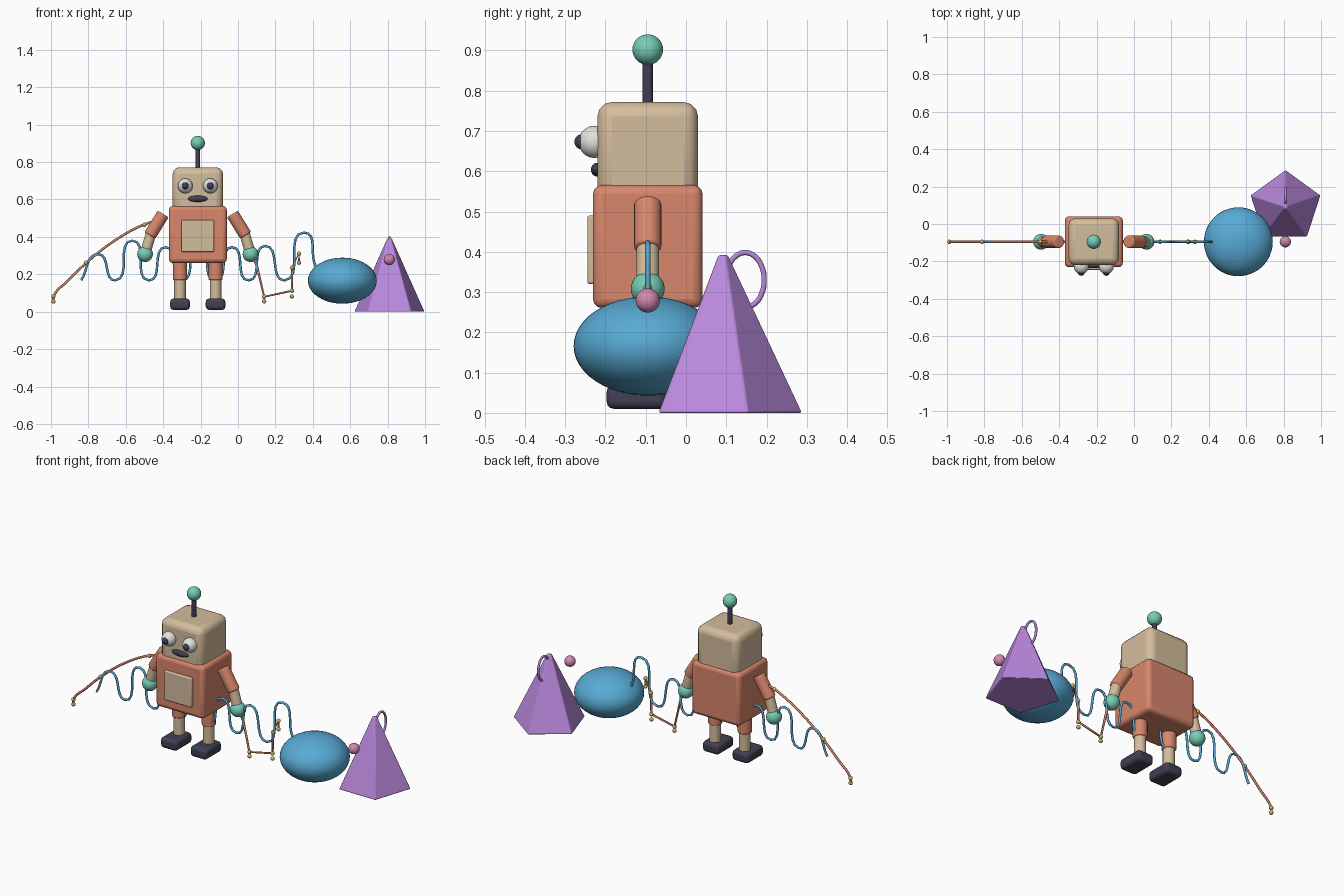
import bpy
import math
from mathutils import Vector

cube = bpy.data.objects.get("Cube")
if cube:
    bpy.data.objects.remove(cube, do_unlink=True)


def material(name, rgb):
    """Flat material from display values, stored as linear."""
    lin = [((c / 255 + 0.055) / 1.055) ** 2.4 for c in rgb] + [1]
    m = bpy.data.materials.new(name)
    m.use_nodes = True
    m.diffuse_color = lin
    m.node_tree.nodes["Principled BSDF"].inputs["Base Color"].default_value = lin
    return m


TAN = material("tan", (212, 189, 157))
ORANGE = material("orange", (216, 134, 108))
DARK = material("dark slate", (64, 64, 84))
TEAL = material("teal", (118, 205, 182))
WHITE = material("eye white", (226, 226, 222))
BLUE = material("blue", (88, 170, 212))
PURPLE = material("purple", (186, 137, 221))
PINK = material("pink", (212, 136, 178))
GOLD = material("gold", (204, 180, 104))

X, Y = -0.215, -0.095  # robot centre line


def finish(name, mat, bevel=0, smooth=True):
    o = bpy.context.object
    o.name = name
    o.data.materials.append(mat)
    if bevel:
        b = o.modifiers.new("rounding", "BEVEL")
        b.width, b.segments = bevel, 3
        b.limit_method = "ANGLE"
        b.angle_limit = math.radians(40)
    if smooth:
        bpy.ops.object.shade_smooth_by_angle(angle=math.radians(35))
    return o


def box(name, mat, loc, size, bevel):
    bpy.ops.mesh.primitive_cube_add(size=1, location=loc)
    bpy.context.object.scale = size
    bpy.ops.object.transform_apply(location=False, rotation=False, scale=True)
    return finish(name, mat, bevel)


def ball(name, mat, loc, radii, segs=32):
    bpy.ops.mesh.primitive_uv_sphere_add(segments=segs, ring_count=segs // 2, location=loc)
    bpy.context.object.scale = radii if isinstance(radii, tuple) else (radii,) * 3
    bpy.ops.object.transform_apply(location=False, rotation=False, scale=True)
    return finish(name, mat)


def rod(name, mat, a, b, r, bevel=0):
    a, b = Vector(a), Vector(b)
    bpy.ops.mesh.primitive_cylinder_add(vertices=24, radius=r, depth=(b - a).length,
                                        location=(a + b) / 2)
    bpy.context.object.rotation_euler = (b - a).to_track_quat("Z", "Y").to_euler()
    return finish(name, mat, bevel)


def tube(name, mat, points, r, curved=True, closed=False):
    c = bpy.data.curves.new(name, "CURVE")
    c.dimensions = "3D"
    c.bevel_depth, c.bevel_resolution = r, 2
    c.resolution_u = 8
    c.use_fill_caps = True
    s = c.splines.new("BEZIER")
    s.bezier_points.add(len(points) - 1)
    s.use_cyclic_u = closed
    for p, co in zip(s.bezier_points, points):
        p.co = co
        p.handle_left_type = p.handle_right_type = "AUTO" if curved else "VECTOR"
    o = bpy.data.objects.new(name, c)
    bpy.context.collection.objects.link(o)
    c.materials.append(mat)
    return o


# Torso and head
box("torso", ORANGE, (X, Y, 0.413), (0.31, 0.272, 0.305), 0.022)
box("chest_panel", TAN, (X, -0.233, 0.405), (0.175, 0.024, 0.17), 0.006)
box("head", TAN, (X, Y, 0.65), (0.27, 0.25, 0.244), 0.036)
ball("mouth", DARK, (X, -0.221, 0.604), (0.053, 0.015, 0.017))
rod("antenna", DARK, (X, Y, 0.75), (X, Y, 0.88), 0.013)
ball("antenna_ball", TEAL, (X, Y, 0.902), 0.038)

# Paired parts: eyes, arms and legs
for side, s in (("right", -1), ("left", 1)):
    def at(dx, z, y=Y):
        return (X + s * dx, y, z)

    ball(side + "_eye", WHITE, at(0.067, 0.673, -0.227), 0.04)
    ball(side + "_pupil", DARK, at(0.067, 0.673, -0.258), 0.019, 24)
    rod(side + "_upper_arm", ORANGE, at(0.185, 0.523), at(0.256, 0.408), 0.034, 0.008)
    rod(side + "_forearm", TAN, at(0.248, 0.425), at(0.282, 0.31), 0.028)
    ball(side + "_hand", TEAL, at(0.282, 0.308), 0.042)
    rod(side + "_thigh", ORANGE, at(0.095, 0.29), at(0.095, 0.17), 0.038, 0.006)
    rod(side + "_shin", TAN, at(0.095, 0.2), at(0.095, 0.05), 0.031)
    box(side + "_foot", DARK, at(0.095, 0.04, -0.122), (0.105, 0.15, 0.06), 0.018)

# Cords with beads, on either side of the robot
tube("right_cord", ORANGE, [(x, Y, z) for x, z in (
    (-0.45, 0.483), (-0.51, 0.463), (-0.66, 0.38), (-0.81, 0.262),
    (-0.91, 0.165), (-0.985, 0.085), (-0.988, 0.053))], 0.0065)
tube("left_cord", ORANGE, [(x, Y, z) for x, z in (
    (0.067, 0.308), (0.1, 0.25), (0.14, 0.08), (0.288, 0.112),
    (0.29, 0.235), (0.326, 0.315), (0.326, 0.26))], 0.0065, curved=False)
for i, (x, z) in enumerate((
        (-0.5, 0.465), (-0.812, 0.262), (-0.987, 0.083), (-0.987, 0.055),
        (0.14, 0.08), (0.14, 0.056), (0.288, 0.112), (0.288, 0.082),
        (0.29, 0.235), (0.326, 0.31), (0.326, 0.262))):
    ball("cord_bead_%d" % (i + 1), GOLD, (x, Y, z), 0.0115, 16)

# Wavy string: troughs and crests alternate along x
crests = [(-0.747, 0.308), (-0.565, 0.38), (-0.387, 0.345), (-0.21, 0.345),
          (-0.032, 0.345), (0.145, 0.352), (0.353, 0.423)]
wave = [(-0.838, Y, 0.168)]
for i, (x, z) in enumerate(crests):
    wave.append((x, Y, z))
    if i < len(crests) - 1:
        wave.append(((x + crests[i + 1][0]) / 2, Y, 0.168))
wave += [(0.42, Y, 0.235), (0.5, Y, 0.166)]
tube("wavy_string", BLUE, wave, 0.0065)

# Ellipsoid and small ball
ball("blue_ellipsoid", BLUE, (0.558, Y, 0.166), (0.184, 0.184, 0.123), 48)
ball("pink_ball", PINK, (0.809, Y, 0.279), 0.03)

# Five-sided pyramid with a small blunt tip
PX, PY = 0.81, 0.092
verts = []
for r, z in ((0.198, 0.0), (0.014, 0.392)):
    for k in range(5):
        a = math.pi / 2 + k * math.tau / 5
        verts.append((PX + r * math.cos(a), PY + r * math.sin(a), z))
faces = [(k, (k + 1) % 5, (k + 1) % 5 + 5, k + 5) for k in range(5)]
faces += [tuple(range(4, -1, -1)), tuple(range(5, 10))]
mesh = bpy.data.meshes.new("pyramid")
mesh.from_pydata(verts, [], faces)
pyramid = bpy.data.objects.new("pyramid", mesh)
bpy.context.collection.objects.link(pyramid)
bpy.ops.object.select_all(action="DESELECT")
pyramid.select_set(True)
bpy.context.view_layer.objects.active = pyramid
finish("pyramid", PURPLE, 0.006)

# Loop handle behind the tip
tube("pyramid_handle", PURPLE,
     [(PX, 0.147 + 0.047 * math.cos(k * math.tau / 12), 0.33 + 0.068 * math.sin(k * math.tau / 12))
      for k in range(12)], 0.0065, closed=True)
